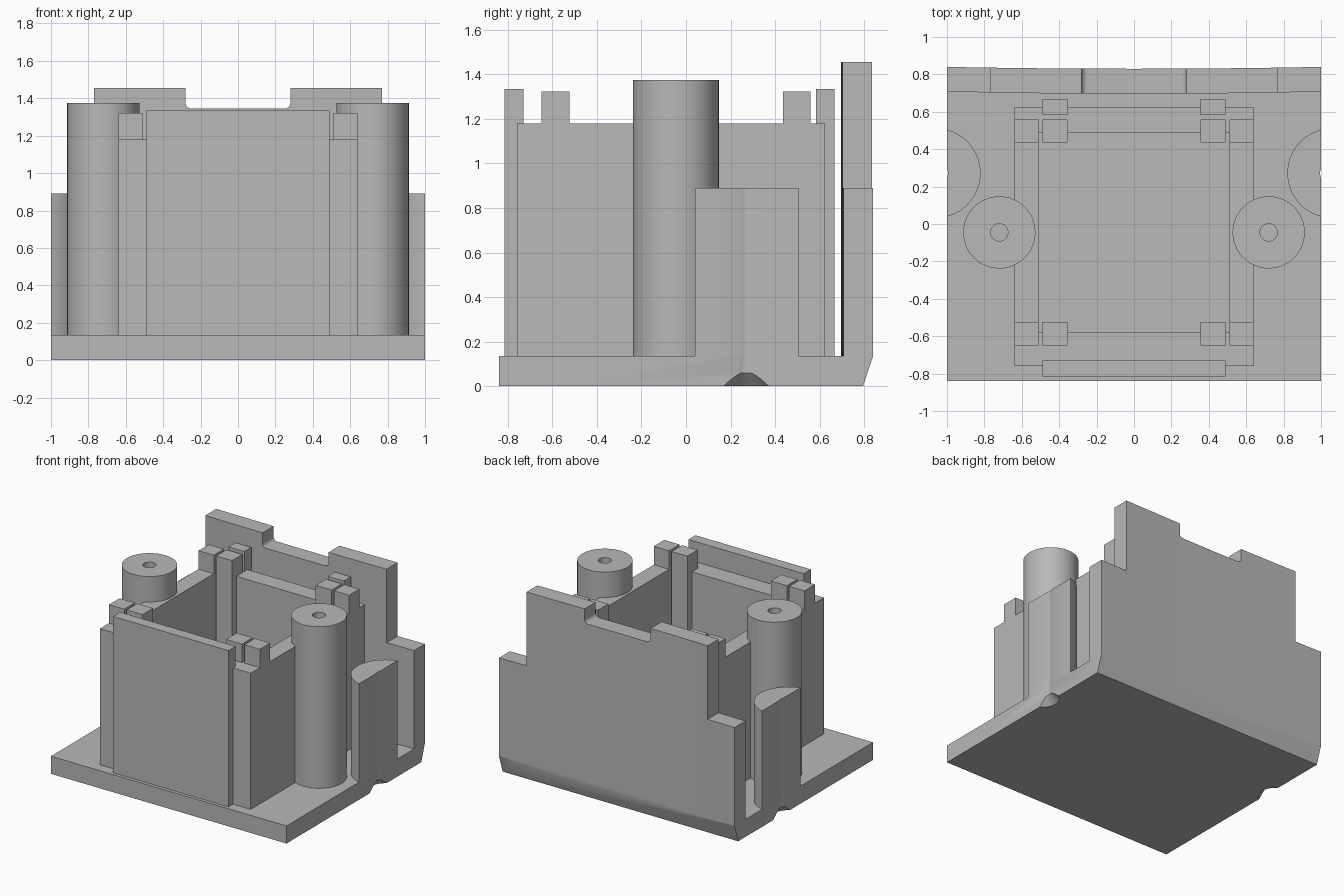
import bpy, bmesh, math
from mathutils import Vector

if "Cube" in bpy.data.objects:
    bpy.data.objects.remove(bpy.data.objects["Cube"])

grey = bpy.data.materials.new("plain grey")
grey.diffuse_color = (0.48, 0.48, 0.48, 1)
grey.use_nodes = True
grey.node_tree.nodes["Principled BSDF"].inputs["Base Color"].default_value = grey.diffuse_color


def finish(name, bm, smooth=False):
    bmesh.ops.recalc_face_normals(bm, faces=bm.faces)
    me = bpy.data.meshes.new(name)
    bm.to_mesh(me)
    bm.free()
    me.materials.append(grey)
    ob = bpy.data.objects.new(name, me)
    bpy.context.collection.objects.link(ob)
    if smooth:
        shade(ob)
    return ob


def shade(ob):
    bpy.ops.object.select_all(action='DESELECT')
    bpy.context.view_layer.objects.active = ob
    ob.select_set(True)
    bpy.ops.object.shade_smooth_by_angle(angle=math.radians(30))


def prism(name, pts, axis, lo, hi, smooth=False):
    """Extrude a 2D outline along an axis between lo and hi."""
    place = {'x': lambda a, b, t: (t, a, b),
             'y': lambda a, b, t: (a, t, b),
             'z': lambda a, b, t: (a, b, t)}[axis]
    bm = bmesh.new()
    face = bm.faces.new([bm.verts.new(place(a, b, lo)) for a, b in pts])
    ext = bmesh.ops.extrude_face_region(bm, geom=[face])
    move = Vector(place(0, 0, hi - lo))
    bmesh.ops.translate(bm, vec=move, verts=[v for v in ext['geom'] if isinstance(v, bmesh.types.BMVert)])
    return finish(name, bm, smooth)


def box(name, x0, x1, y0, y1, z0, z1):
    return prism(name, [(x0, y0), (x1, y0), (x1, y1), (x0, y1)], 'z', z0, z1)


def arc(cx, cy, r, a0, a1, n):
    """Points on an arc, angles in degrees."""
    return [(cx + r * math.cos(math.radians(a0 + (a1 - a0) * i / n)),
             cy + r * math.sin(math.radians(a0 + (a1 - a0) * i / n))) for i in range(n + 1)]


def cone(name, x, y, z0, z1, r0, r1):
    bm = bmesh.new()
    bmesh.ops.create_cone(bm, cap_ends=True, segments=48, radius1=r0, radius2=r1, depth=z1 - z0)
    bmesh.ops.translate(bm, vec=(x, y, (z0 + z1) / 2), verts=bm.verts)
    return finish(name, bm)


def boolean(ob, cutter, op='DIFFERENCE'):
    mod = ob.modifiers.new("cut", 'BOOLEAN')
    mod.operation, mod.solver, mod.object = op, 'EXACT', cutter
    bpy.context.view_layer.objects.active = ob
    bpy.ops.object.modifier_apply(modifier=mod.name)
    bpy.data.objects.remove(cutter, do_unlink=True)


FLOOR = 0.135
xs = [-1 + i / 8 for i in range(17)]


def back_plan(front):
    """Plan outline whose rear edge bows very slightly."""
    return front + [(x, 0.83 + 0.01 * x * x) for x in reversed(xs)]


# Base plate with sloped rear edge
base = prism("base_plate", [(-0.84, 0), (0.795, 0), (0.84, FLOOR), (-0.84, FLOOR)], 'x', -1, 1)
boolean(base, prism("plan", back_plan([(-1, -0.9), (1, -0.9)]), 'z', -0.1, 0.3), 'INTERSECT')

# Countersunk screw recesses on the side edges
for s in (-1, 1):
    boolean(base, cone("sink", s * 1.06, 0.27, -0.01, 0.06, 0.127, 0.063))
    boolean(base, cone("bore", s * 1.06, 0.27, -0.05, 0.3, 0.065, 0.065))
shade(base)

# Stepped rear wall with a rounded notch
half = [(0.28, 1.455), (0.77, 1.455), (0.77, 0.89), (1, 0.89), (1, FLOOR)]
outline = arc(0.25, 1.375, 0.03, 270, 360, 6) + half
outline += [(-x, z) for x, z in reversed(outline)]
wall = prism("rear_wall", outline, 'y', 0.6, 0.9)
inner = [(x, 0.696 + 0.012 * x * x) for x in xs]
boolean(wall, prism("plan", back_plan(inner), 'z', 0, 2), 'INTERSECT')
shade(wall)

# Open rectangular housing
housing = box("housing", -0.64, 0.64, -0.76, 0.625, FLOOR, 1.18)
boolean(housing, box("cavity", -0.51, 0.51, -0.58, 0.49, 0.1, 1.3))

# Front plate standing against the housing
box("front_plate", -0.49, 0.49, -0.815, -0.73, FLOOR, 1.335)

for s, side in ((-1, "left"), (1, "right")):
    def mbox(name, x0, x1, *rest):
        return box(f"{side}_{name}", min(s * x0, s * x1), max(s * x0, s * x1), *rest)

    # Corner posts
    for end, y0, y1 in (("front", -0.65, -0.523), ("rear", 0.435, 0.56)):
        mbox(end + "_side_tab", 0.51, 0.64, y0, y1, 1.18, 1.322)
        mbox(end + "_inner_post", 0.355, 0.49, y0, y1, FLOOR, 1.322)
    mbox("rear_rib", 0.355, 0.49, 0.583, 0.668, FLOOR, 1.335)

    # Tall screw pillar with a pilot hole
    pillar = cone(side + "_pillar", s * 0.72, -0.045, FLOOR, 1.375, 0.193, 0.193)
    boolean(pillar, cone("hole", s * 0.72, -0.045, 0.3, 1.5, 0.046, 0.046))
    shade(pillar)

    # Half-round boss trimmed flush with the base edge, with bore groove
    a, b = (math.degrees(math.acos(0.06 / r)) for r in (0.24, 0.065))
    pts = arc(1.06, 0.272, 0.24, 180 - a, 180 + a, 24) + arc(1.06, 0.272, 0.065, 180 + b, 180 - b, 6)
    prism(side + "_half_boss", [(s * x, y) for x, y in pts], 'z', FLOOR, 0.89, True)
